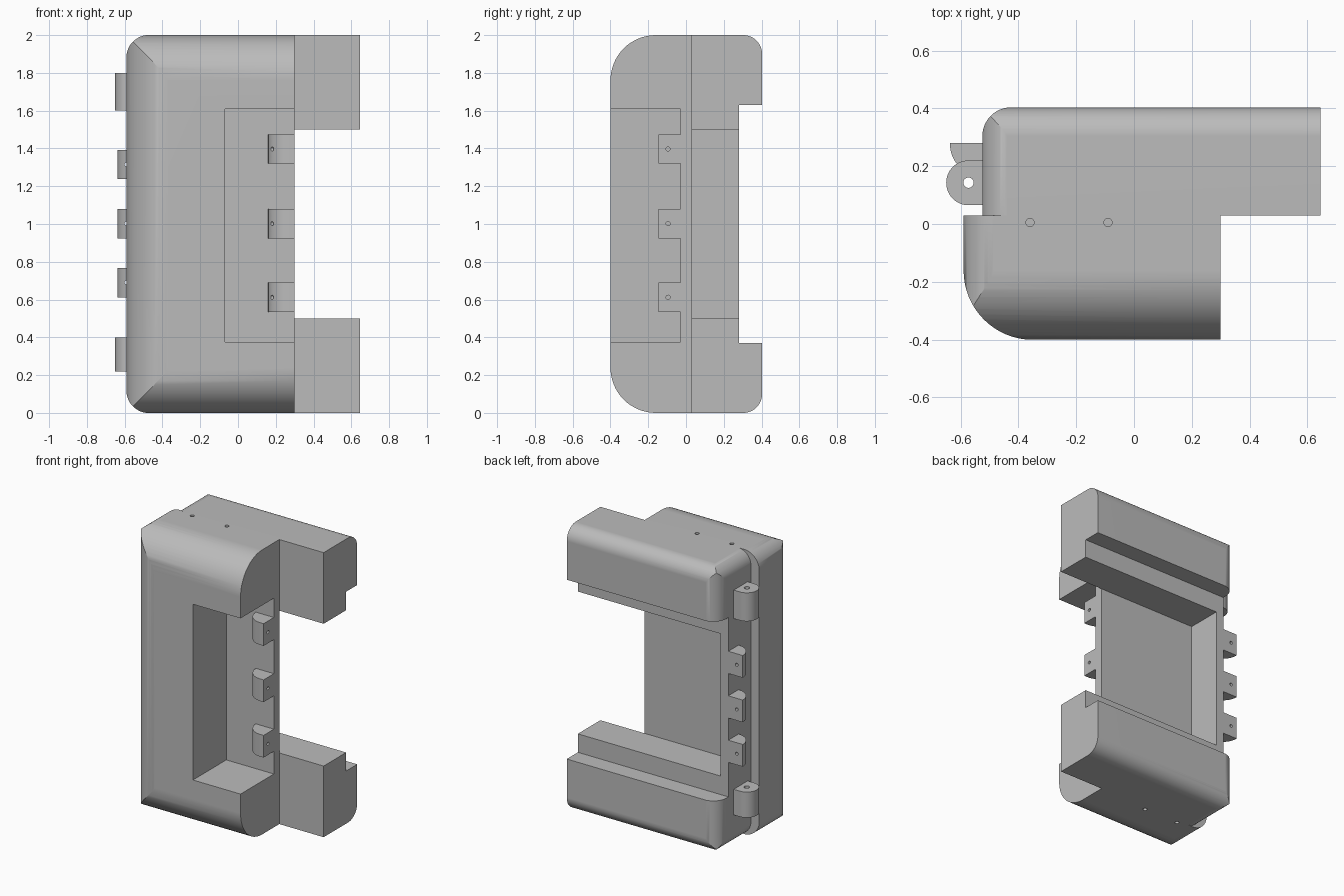
import bpy, bmesh, math

if "Cube" in bpy.data.objects:
    bpy.data.objects.remove(bpy.data.objects["Cube"], do_unlink=True)

grey = bpy.data.materials.new("plain_grey")
grey.use_nodes = True
grey.diffuse_color = (0.5, 0.5, 0.5, 1)
grey.node_tree.nodes["Principled BSDF"].inputs["Base Color"].default_value = (0.5, 0.5, 0.5, 1)

# Which coordinates a flat profile (a, b) and its extrusion depth d fill
PLACE = {"x": lambda a, b, d: (d, a, b),
         "y": lambda a, b, d: (a, d, b),
         "z": lambda a, b, d: (a, b, d)}


def rounded(a0, b0, a1, b1, radii=(0, 0, 0, 0), steps=16):
    """Rectangle with its own radius at each corner, from (a0, b0) round."""
    corners = [(a0, b0, 1, 1), (a1, b0, -1, 1), (a1, b1, -1, -1), (a0, b1, 1, -1)]
    pts = []
    for i, ((a, b, sa, sb), r) in enumerate(zip(corners, radii)):
        if not r:
            pts.append((a, b))
            continue
        for k in range(steps + 1):
            t = math.pi + (i + k / steps) * math.pi / 2
            pts.append((a + sa * r + r * math.cos(t), b + sb * r + r * math.sin(t)))
    return pts


def circle(a, b, r, n=24):
    return [(a + r * math.cos(k * math.tau / n), b + r * math.sin(k * math.tau / n))
            for k in range(n)]


def prism(name, axis, pts, lo, hi):
    bm = bmesh.new()
    ends = [[bm.verts.new(PLACE[axis](a, b, d)) for a, b in pts] for d in (lo, hi)]
    n = len(pts)
    for ring in ends:
        bm.faces.new(ring)
    for i in range(n):
        j = (i + 1) % n
        bm.faces.new((ends[0][i], ends[0][j], ends[1][j], ends[1][i]))
    bmesh.ops.recalc_face_normals(bm, faces=bm.faces)
    mesh = bpy.data.meshes.new(name)
    bm.to_mesh(mesh)
    bm.free()
    mesh.materials.append(grey)
    obj = bpy.data.objects.new(name, mesh)
    bpy.context.collection.objects.link(obj)
    return obj


def activate(obj):
    bpy.ops.object.select_all(action="DESELECT")
    obj.select_set(True)
    bpy.context.view_layer.objects.active = obj


def carve(obj, operation, *tools):
    for tool in tools:
        mod = obj.modifiers.new("carve", "BOOLEAN")
        mod.operation, mod.solver, mod.object = operation, "EXACT", tool
        activate(obj)
        bpy.ops.object.modifier_apply(modifier=mod.name)
        bpy.data.objects.remove(tool, do_unlink=True)


def finish(obj):
    activate(obj)
    bpy.ops.object.shade_smooth_by_angle(angle=math.radians(25))
    mod = obj.modifiers.new("even_shading", "WEIGHTED_NORMAL")
    mod.keep_sharp = True


E = 0.001  # overshoot that keeps cutting planes apart

# Front shell: side profile trimmed by plan and elevation profiles
front = prism("front_shell", "x", rounded(-0.4, 0, 0.03, 2, (0.24, 0, 0, 0.24)), -0.8, 0.3)
carve(front, "INTERSECT",
      prism("plan", "z", rounded(-0.59, -0.4 - E, 1, 1, (0.24, 0, 0, 0)), -1, 3),
      prism("elevation", "y", rounded(-0.59 - E, -E, 1, 2 + E, (0.12, 0, 0, 0.12)), -1, 1))

# Open front pocket and the small pin holes in top and bottom
carve(front, "DIFFERENCE", prism("pocket", "y", rounded(-0.07, 0.375, 1, 1.61), -1, -0.03))
for x in (-0.36, -0.09):
    for z in (0, 2):
        carve(front, "DIFFERENCE", prism("pin_hole", "z", circle(x, 0.005, 0.014), z - 0.1, z + 0.1))
finish(front)

# Rear frame: same method, with a stepped opening
rear = prism("rear_frame", "x", rounded(0.03, 0, 0.403, 2, (0, 0.1, 0.1, 0)), -0.8, 0.645)
carve(rear, "INTERSECT",
      prism("plan", "z", rounded(-0.525, -1, 1, 0.403 + E, (0, 0, 0, 0.1)), -1, 3),
      prism("elevation", "y", rounded(-0.525 - E, -E, 1, 2 + E, (0.1, 0, 0, 0.1)), -1, 1))
carve(rear, "DIFFERENCE",
      prism("wide_step", "y", rounded(-1, 0.37, 1, 1.63), 0.28, 1),
      prism("opening", "y", rounded(-0.465, 0.5, 1, 1.5), -0.2, 0.35))
finish(rear)

# Quarter-round knuckles in the front pocket, drilled sideways
for i, z in enumerate((0.612, 1.002, 1.397)):
    knuckle = prism(f"pocket_knuckle_{i + 1}", "z",
                    rounded(0.16, -0.145, 0.3, -0.025, (0.115, 0, 0, 0)), z - 0.078, z + 0.078)
    carve(knuckle, "DIFFERENCE", prism("hole", "x", circle(-0.095, z, 0.011), 0, 1))
    finish(knuckle)

# Quarter-round knuckles on the right side, drilled front to back
for i, z in enumerate((0.69, 1.002, 1.315)):
    knuckle = prism(f"side_knuckle_{i + 1}", "z",
                    rounded(-0.637, 0.165, -0.515, 0.28, (0.112, 0, 0, 0)), z - 0.078, z + 0.078)
    carve(knuckle, "DIFFERENCE", prism("hole", "y", circle(-0.59, z, 0.011), 0, 1))
    finish(knuckle)

# Round-ended hinge lugs near the top and bottom, drilled vertically
for name, lo, hi in (("lower_lug", 0.22, 0.4), ("upper_lug", 1.6, 1.8)):
    lug = prism(name, "z", rounded(-0.65, 0.065, -0.51, 0.22, (0.077, 0, 0, 0.077)), lo, hi)
    carve(lug, "DIFFERENCE", prism("hole", "z", circle(-0.573, 0.143, 0.018), -1, 3))
    finish(lug)
